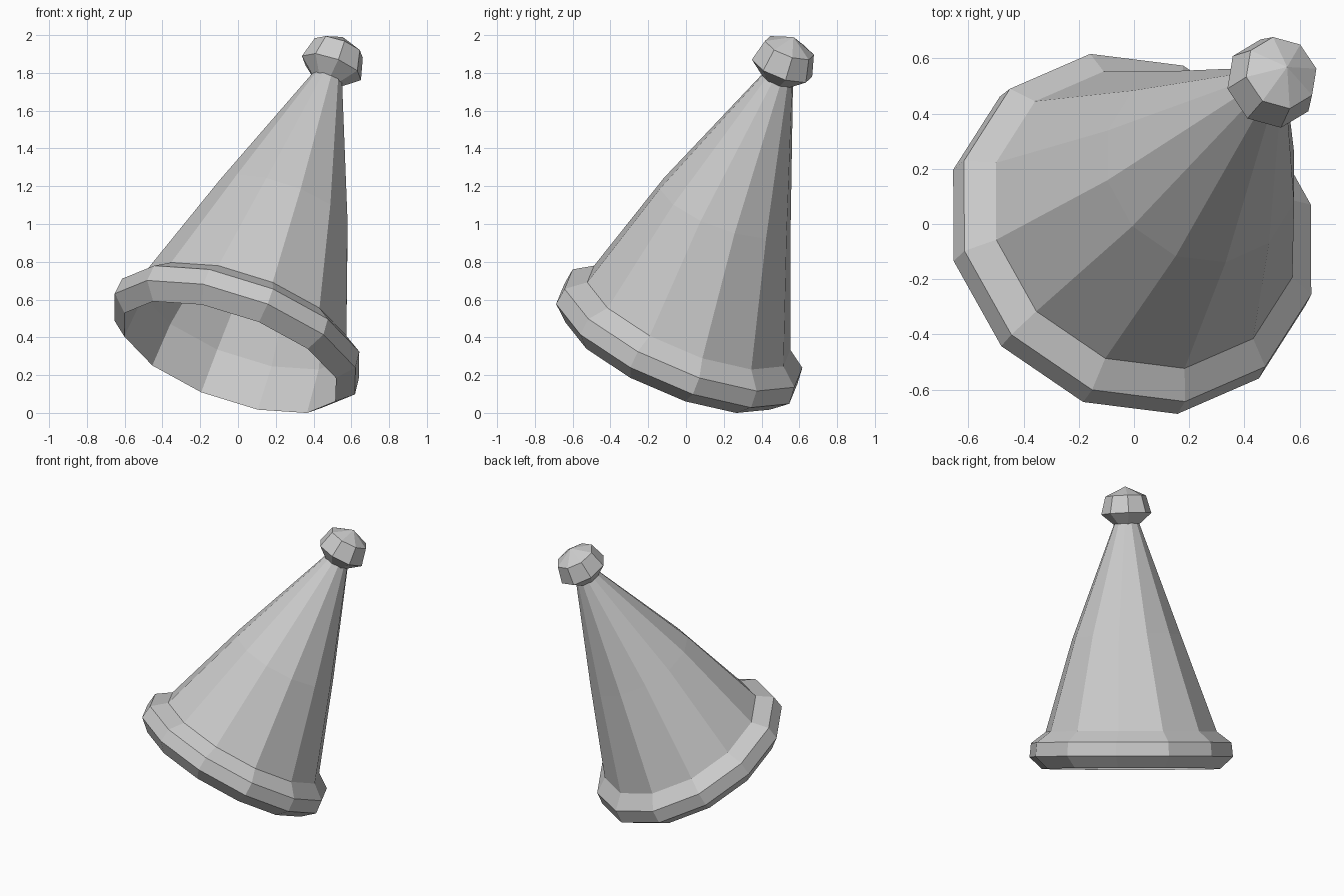
import bpy, bmesh
from math import sin, cos, radians
from mathutils import Vector

if "Cube" in bpy.data.objects:
    bpy.data.objects.remove(bpy.data.objects["Cube"])

UP = Vector((0, 0, 1))
# (centre at height 0, leaning direction): the mouth rings lean a little
# further than the cone, and the cone bulges slightly sideways at mid height
TIP_DIR = Vector((0.325, 0.326, 0.888)).normalized()
TIP = (Vector((-0.074, -0.062, 0.272)), TIP_DIR)
MIDDLE = (Vector((-0.057, -0.092, 0.275)), TIP_DIR)
MOUTH = (Vector((-0.042, -0.079, 0.295)), Vector((0.315, 0.375, 0.872)).normalized())


def lathe(name, profile, sides, phase):
    """Revolve (radius, height, frame) points into a flat-faced shell."""
    bm = bmesh.new()
    rings = []
    for r, h, (origin, axis) in profile:
        turn = UP.rotation_difference(axis)
        ring = []
        for i in range(sides if r > 0 else 1):
            a = radians(phase + 360 * i / sides)
            p = Vector((r * cos(a), r * sin(a), h))
            ring.append(bm.verts.new(origin + turn @ p))
        rings.append(ring)
    for low, high in zip(rings, rings[1:]):
        for i in range(sides):
            j = (i + 1) % sides
            if len(high) == 1:
                bm.faces.new((low[i], low[j], high[0]))
            elif len(low) == 1:
                bm.faces.new((low[0], high[j], high[i]))
            else:
                bm.faces.new((low[i], low[j], high[j], high[i]))
    mesh = bpy.data.meshes.new(name)
    bm.to_mesh(mesh)
    bm.free()
    obj = bpy.data.objects.new(name, mesh)
    bpy.context.collection.objects.link(obj)
    return obj


# Hollow cone, open at the bottom
lathe("hat_cone", [(0.61, 0, MOUTH), (0.585, 0.25, MOUTH),
                   (0.37, 0.92, MIDDLE), (0.083, 1.69, TIP)], 12, 11.5)

# Bevelled band around the mouth
lathe("brim_band", [(0.61, 0, MOUTH), (0.695, 0.08, MOUTH),
                    (0.685, 0.175, MOUTH), (0.585, 0.25, MOUTH)], 12, 11.5)

# Faceted ball on the tip
lathe("tip_ball", [(0, 1.675, TIP), (0.083, 1.675, TIP), (0.17, 1.75, TIP),
                   (0.138, 1.87, TIP), (0, 1.935, TIP)], 8, 10)
